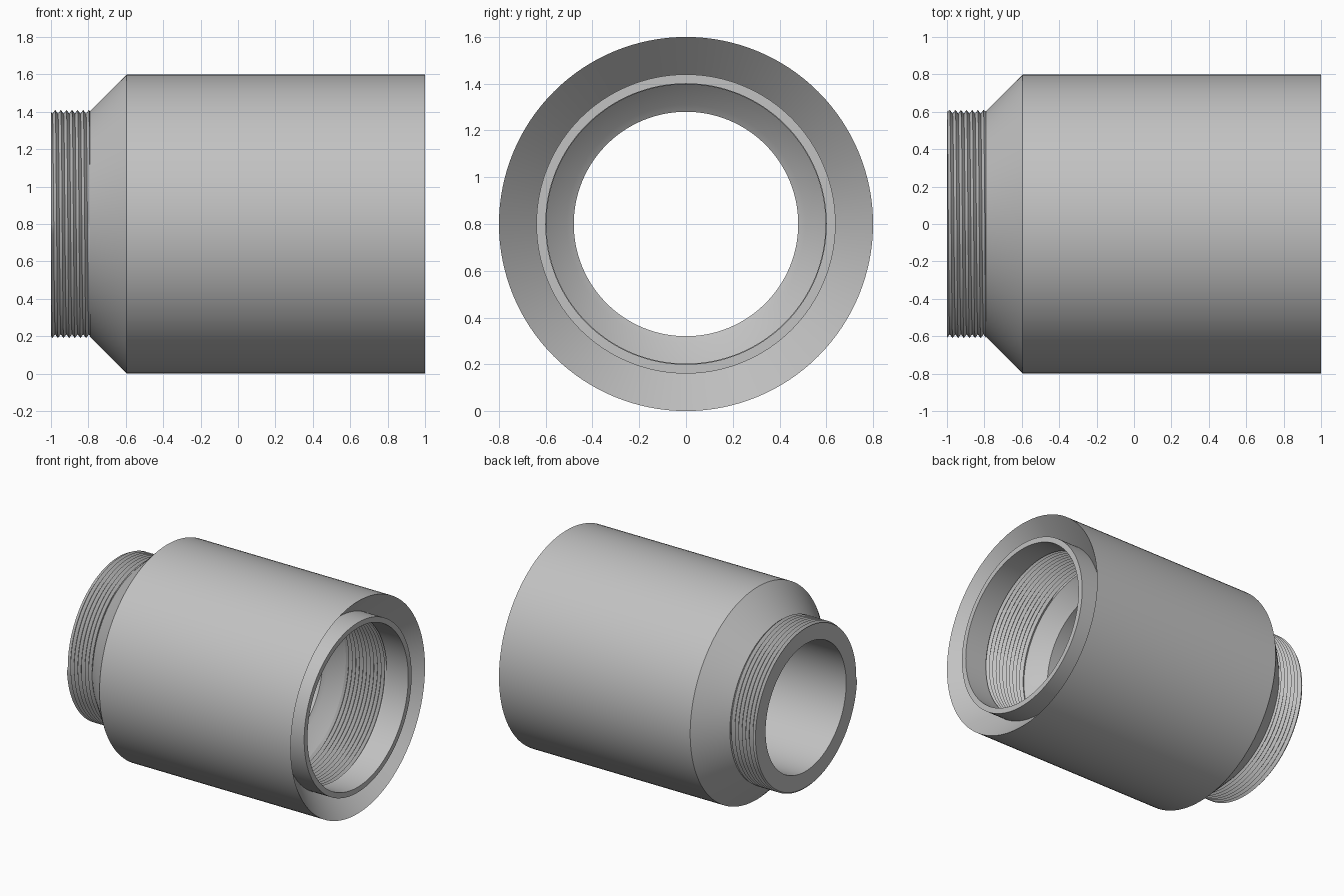
import bpy, bmesh
from math import cos, sin, tau, radians

if "Cube" in bpy.data.objects:
    bpy.data.objects.remove(bpy.data.objects["Cube"])

SEG = 128
AXIS_Z = 0.8

metal = bpy.data.materials.new("plain grey metal")
metal.use_nodes = True
GREY = (0.54, 0.54, 0.54, 1)
metal.diffuse_color = GREY
metal.node_tree.nodes["Principled BSDF"].inputs["Base Color"].default_value = GREY


def sweep(name, rows, point):
    """Skin a grid around the x axis; point(row, turn) gives (x, radius)."""
    bm = bmesh.new()
    grid = []
    for k in range(rows):
        ring = []
        for i in range(SEG + 1):
            x, r = point(k, i / SEG)
            a = tau * i / SEG
            ring.append(bm.verts.new((x, r * cos(a), AXIS_Z + r * sin(a))))
        grid.append(ring)
    for low, high in zip(grid, grid[1:]):
        for i in range(SEG):
            bm.faces.new((low[i], low[i + 1], high[i + 1], high[i]))
    bmesh.ops.remove_doubles(bm, verts=bm.verts, dist=1e-5)
    mesh = bpy.data.meshes.new(name)
    bm.to_mesh(mesh)
    bm.free()
    obj = bpy.data.objects.new(name, mesh)
    bpy.context.collection.objects.link(obj)
    mesh.materials.append(metal)
    bpy.ops.object.select_all(action='DESELECT')
    obj.select_set(True)
    bpy.context.view_layer.objects.active = obj
    bpy.ops.object.shade_smooth_by_angle(angle=radians(25))
    return obj


def lathe(name, profile):
    """Revolve a profile, splitting rows at corners so each band shades cleanly."""
    return sweep(name, len(profile), lambda k, t: profile[k])


def thread(name, start, end, crest, root, pitch=0.03, end_radius=0.6):
    """Helical V thread running from start to end along x."""
    length = abs(end - start)
    direction = 1 if end > start else -1

    def point(k, t):
        d = pitch * (k / 2 + t - 1)
        if d <= 0 or d >= length:
            return start + direction * min(max(d, 0), length), end_radius
        return start + direction * d, (crest if k % 2 else root)

    return sweep(name, int(2 * length / pitch) + 5, point)


# Outer shell: shoulder cone, barrel, recessed cone, inner collar, smooth bore mouth
lathe("outer_shell", [
    (-0.79, 0.6), (-0.79, 0.605), (-0.595, 0.8), (1.0, 0.8),
    (0.84, 0.64), (1.0, 0.64), (1.0, 0.6), (0.82, 0.6)])

# Inner seat cones, through bore and flat end face
lathe("inner_bore", [
    (0.48, 0.6), (0.39, 0.51), (0.37, 0.48), (-1.0, 0.48), (-1.0, 0.6)])

# Threads at both ends
thread("male_thread", -1.0, -0.79, 0.61, 0.59)
thread("female_thread", 0.82, 0.48, 0.597, 0.617)
